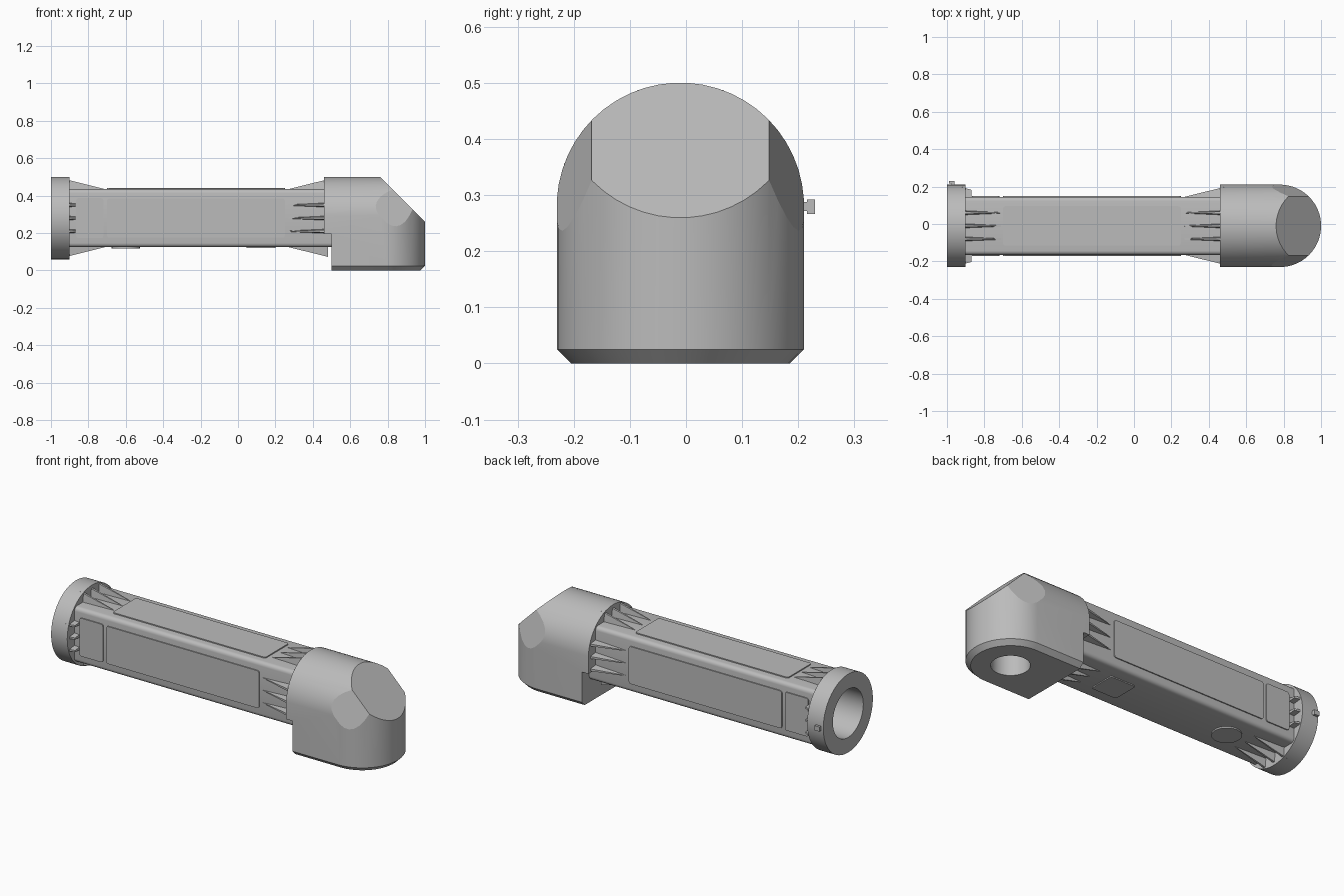
import bpy, bmesh, math
from mathutils import Vector, Matrix

if "Cube" in bpy.data.objects:
    bpy.data.objects.remove(bpy.data.objects["Cube"], do_unlink=True)

CY, CZ, R = -0.01, 0.28, 0.22      # long axis and outer radius
HALF = 0.155                       # half width of the square tube
ELBOW_X = 0.78                     # axis of the upright outlet

grey = bpy.data.materials.new("plain grey")
grey.use_nodes = True
grey.diffuse_color = (0.5, 0.5, 0.5, 1)
grey.node_tree.nodes["Principled BSDF"].inputs["Base Color"].default_value = (0.5, 0.5, 0.5, 1)


def finish(name, bm, angle=None):
    bmesh.ops.recalc_face_normals(bm, faces=bm.faces)
    mesh = bpy.data.meshes.new(name)
    bm.to_mesh(mesh)
    bm.free()
    mesh.materials.append(grey)
    ob = bpy.data.objects.new(name, mesh)
    bpy.context.collection.objects.link(ob)
    if angle:
        smooth(ob, angle)
    return ob


def activate(ob):
    bpy.ops.object.select_all(action='DESELECT')
    ob.select_set(True)
    bpy.context.view_layer.objects.active = ob


def smooth(ob, angle):
    activate(ob)
    bpy.ops.object.shade_smooth_by_angle(angle=math.radians(angle))


def box_bm(lo, hi):
    bm = bmesh.new()
    bmesh.ops.create_cube(bm, size=1)
    lo, hi = Vector(lo), Vector(hi)
    for v in bm.verts:
        v.co = (lo + hi) / 2 + v.co * (hi - lo)
    return bm


def bevel_along(bm, axis, width, segments):
    """Round only the edges that run along one axis."""
    edges = [e for e in bm.edges
             if abs((e.verts[0].co - e.verts[1].co).normalized()[axis]) > 0.9]
    bmesh.ops.bevel(bm, geom=edges, offset=width, segments=segments,
                    profile=0.5, affect='EDGES')


def cylinder_bm(centre, radius, depth, axis, sides=64):
    bm = bmesh.new()
    turn = Matrix.Rotation(math.pi / 2, 4, 'Y') if axis == 'X' else Matrix()
    bmesh.ops.create_cone(bm, cap_ends=True, segments=sides, radius1=radius, radius2=radius,
                          depth=depth, matrix=Matrix.Translation(centre) @ turn)
    return bm


def subtract(ob, cutter_bm):
    cutter = finish("cutter", cutter_bm)
    cutter.hide_render = True
    mod = ob.modifiers.new("cut", 'BOOLEAN')
    mod.operation, mod.solver, mod.object = 'DIFFERENCE', 'EXACT', cutter
    activate(ob)
    bpy.ops.object.modifier_apply(modifier=mod.name)
    bpy.data.objects.remove(cutter, do_unlink=True)


def slice_off(bm, point, normal):
    """Remove everything beyond a plane and close the cut."""
    res = bmesh.ops.bisect_plane(bm, geom=bm.verts[:] + bm.edges[:] + bm.faces[:], dist=1e-6,
                                 plane_co=point, plane_no=normal, clear_outer=True)
    edges = [g for g in res["geom_cut"] if isinstance(g, bmesh.types.BMEdge) and g.is_boundary]
    if edges:
        bmesh.ops.holes_fill(bm, edges=edges, sides=0)


def side_turn(k):
    """Frame for one of the four tube sides: 0 top, 1 front, 2 bottom, 3 back."""
    return Matrix.Translation((0, CY, CZ)) @ Matrix.Rotation(k * math.pi / 2, 4, 'X')


def panel(name, k, x0, x1, half_width, shift=0.0):
    bm = box_bm((x0, shift - half_width, HALF - 0.02), (x1, shift + half_width, HALF + 0.006))
    bevel_along(bm, 2, 0.012, 3)
    bm.transform(side_turn(k))
    finish(name, bm)


def fin(name, k, x_root, x_tip, offset, tip_height, tip_half):
    bm = bmesh.new()
    ends = []
    for x, half, top in ((x_root, 0.013, 0.207), (x_tip, tip_half, tip_height)):
        pts = ((-half, HALF - 0.01), (half, HALF - 0.01), (half * 0.5, top), (-half * 0.5, top))
        ends.append([bm.verts.new((x, offset + y, z)) for y, z in pts])
    a, b = ends
    bm.faces.new(a)
    bm.faces.new(b[::-1])
    for i in range(4):
        j = (i + 1) % 4
        bm.faces.new((a[i], a[j], b[j], b[i]))
    bm.transform(side_turn(k))
    finish(name, bm)


# Square tube with rounded long edges and an open end
bm = box_bm((-0.95, CY - HALF, CZ - HALF), (0.5, CY + HALF, CZ + HALF))
bevel_along(bm, 0, 0.022, 4)
tube = finish("square_tube", bm)
bore = ((-0.9, CY, CZ), 0.135, 0.9, 'X')
subtract(tube, cylinder_bm(*bore))
smooth(tube, 25)

# Round end flange
flange = finish("end_flange", cylinder_bm((-0.95, CY, CZ), R, 0.1, 'X', 96))
subtract(flange, cylinder_bm(*bore))
smooth(flange, 25)

# Small latch on the back of the flange
finish("latch_stem", box_bm((-0.975, 0.19, CZ - 0.008), (-0.96, 0.23, CZ + 0.008)))
finish("latch_head", box_bm((-0.99, 0.216, CZ - 0.014), (-0.96, 0.23, CZ + 0.012)))

# Elbow: a block shaved by the two crossing barrels, then by its chamfers
bm = box_bm((0.46, -0.5, 0), (1.2, 0.5, 0.7))
STEPS = 26
for i in range(STEPS + 1):
    a = math.pi * i / STEPS
    c, s = math.cos(a), math.sin(a)
    arch = Vector((0, c, s))
    slice_off(bm, Vector((0, CY, CZ)) + arch * R, arch)
    column = Vector((s, c, 0))
    slice_off(bm, Vector((ELBOW_X, CY, 0.025)) + column * R, column)
for i in range(STEPS + 1):
    a = math.pi * i / STEPS
    column = Vector((math.sin(a), math.cos(a), 0))
    slice_off(bm, Vector((ELBOW_X, CY, 0.025)) + column * R, column - Vector((0, 0, 1)))
slice_off(bm, (0.76, CY, 0.5), (1, 0, 1))
for side in (-1, 1):
    slice_off(bm, (0.88, CY + side * 0.158, 0.38), (1, side * 3.4, 1))
elbow = finish("elbow", bm)
subtract(elbow, box_bm((0.4, -0.5, -0.1), (0.5, 0.5, 0.195)))
subtract(elbow, cylinder_bm((ELBOW_X, CY, 0.05), 0.097, 0.4, 'Z'))
smooth(elbow, 12)

# Raised panels
for k, label in ((0, "top"), (1, "front"), (3, "back")):
    panel(label + "_panel", k, -0.7, 0.25, 0.105)
    if k:
        panel(label + "_small_panel", k, -0.865, -0.72, 0.107)

# Underside pads: one square, one round
panel("bottom_square_pad", 2, 0.045, 0.2, 0.075)
finish("bottom_round_pad", cylinder_bm((-0.6, CY, CZ - HALF), 0.075, 0.016, 'Z', 48), 30)

# Stiffening fins, three per side at both ends
for k, label in enumerate(("top", "front", "bottom", "back")):
    for n, offset in enumerate((-0.07, 0, 0.07)):
        fin(f"{label}_elbow_fin_{n + 1}", k, 0.48, 0.27, offset, HALF, 0.004)
        if k % 2:
            fin(f"{label}_flange_fin_{n + 1}", k, -0.92, -0.87, offset, 0.193, 0.009)
        else:
            fin(f"{label}_flange_fin_{n + 1}", k, -0.92, -0.71, offset, HALF, 0.004)
